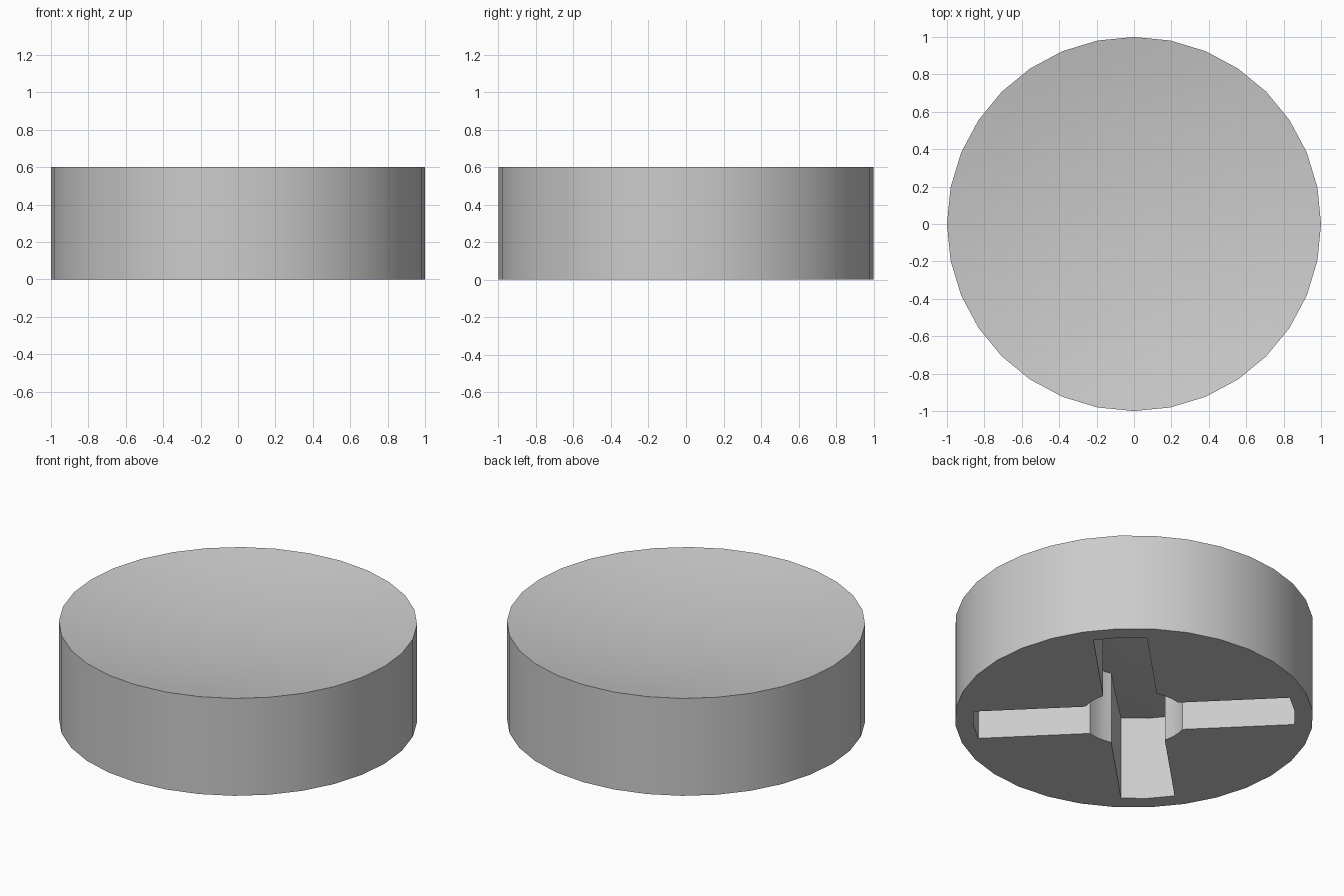
import bpy, bmesh
from math import sin, cos, pi, sqrt, radians

SIDES = 32
HEIGHT, DISH, ROOF = 0.6, 0.1, 0.065
HALF_SLOT, HUB, POCKET = 0.15, 0.3, 0.9

if "Cube" in bpy.data.objects:
    bpy.data.objects.remove(bpy.data.objects["Cube"], do_unlink=True)

grey = bpy.data.materials.new("plain grey")
grey.use_nodes = True
grey.diffuse_color = (0.6, 0.6, 0.6, 1)
grey.node_tree.nodes["Principled BSDF"].inputs["Base Color"].default_value = (0.6, 0.6, 0.6, 1)


def to_object(bm, name):
    bmesh.ops.recalc_face_normals(bm, faces=bm.faces)
    mesh = bpy.data.meshes.new(name)
    bm.to_mesh(mesh)
    bm.free()
    mesh.materials.append(grey)
    ob = bpy.data.objects.new(name, mesh)
    bpy.context.collection.objects.link(ob)
    return ob


def dished_disc(name, radius, bottom, drop):
    """Round solid with a flat base and a shallow hollow top."""
    bm = bmesh.new()

    def ring(r, z):
        return [bm.verts.new((r * cos(2 * pi * i / SIDES), r * sin(2 * pi * i / SIDES), z))
                for i in range(SIDES)]

    def top(r):
        return HEIGHT - drop - DISH * (1 - r * r)

    steps = 8
    radii = [radius * (steps - i) / steps for i in range(steps)]
    rings = [ring(radius, bottom)] + [ring(r, top(r)) for r in radii]
    bm.faces.new(rings[0])
    for a, b in zip(rings, rings[1:]):
        for i in range(SIDES):
            j = (i + 1) % SIDES
            bm.faces.new((a[i], a[j], b[j], b[i]))
    centre = bm.verts.new((0, 0, top(0)))
    for i in range(SIDES):
        bm.faces.new((rings[-1][i], rings[-1][(i + 1) % SIDES], centre))
    return to_object(bm, name)


def cross_prism(name):
    """Four diagonal slots joined by a round hub, as a tall prism."""
    bm = bmesh.new()
    inner = sqrt(HUB ** 2 - HALF_SLOT ** 2)
    outline = []
    for k in range(4):
        a = radians(45 + 90 * k)
        arm = [(inner, -HALF_SLOT), (1.1, -HALF_SLOT), (1.1, HALF_SLOT), (inner, HALF_SLOT)]
        arm += [(HUB * cos(radians(t)), HUB * sin(radians(t))) for t in (37.5, 45, 52.5)]
        outline += [(x * cos(a) - y * sin(a), x * sin(a) + y * cos(a)) for x, y in arm]
    base = bm.faces.new([bm.verts.new((x, y, -0.2)) for x, y in outline])
    grown = bmesh.ops.extrude_face_region(bm, geom=[base])
    bmesh.ops.translate(bm, vec=(0, 0, 1),
                        verts=[v for v in grown["geom"] if isinstance(v, bmesh.types.BMVert)])
    return to_object(bm, name)


def boolean(target, tool, operation):
    mod = target.modifiers.new(operation.lower(), "BOOLEAN")
    mod.operation, mod.object, mod.solver = operation, tool, "EXACT"
    bpy.context.view_layer.objects.active = target
    bpy.ops.object.modifier_apply(modifier=mod.name)
    bpy.data.objects.remove(tool, do_unlink=True)


# Cavity: cross slots limited by the rim wall and the roof
body = dished_disc("round_cap", 1, 0, 0)
cavity = dished_disc("cavity_cutter", POCKET, -0.1, ROOF)
boolean(cavity, cross_prism("cross_cutter"), "INTERSECT")
boolean(body, cavity, "DIFFERENCE")

# Smooth wall and dish with crisp edges
bpy.ops.object.select_all(action="DESELECT")
body.select_set(True)
bpy.context.view_layer.objects.active = body
bpy.ops.object.shade_smooth_by_angle(angle=radians(30))
